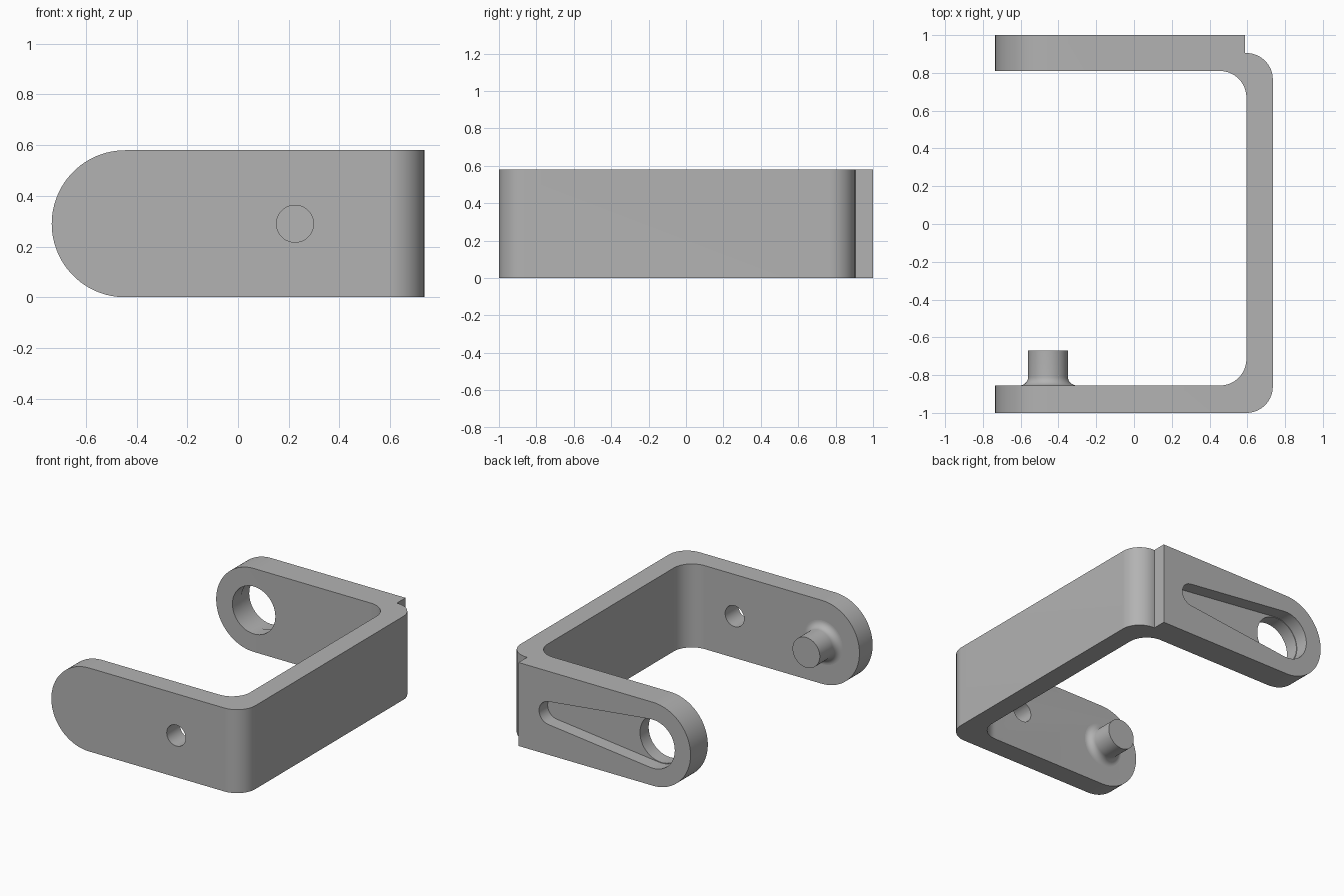
import bpy, bmesh
from math import pi, sin, cos, asin, radians
from mathutils import Vector

cube = bpy.data.objects.get("Cube")
if cube:
    bpy.data.objects.remove(cube, do_unlink=True)

grey = bpy.data.materials.new("plain grey")
grey.use_nodes = True
colour = (0.45, 0.45, 0.45, 1)
grey.diffuse_color = colour
grey.node_tree.nodes["Principled BSDF"].inputs["Base Color"].default_value = colour

MID = 0.29           # mid height and arm tip radius
TIP = -0.445         # centre of the rounded arm tips
LEFT, RIGHT = -0.735, 0.735
INNER = 0.595        # inner face of the web
BEND = 0.14


def arc(cx, cy, r, a0, a1, n=16):
    """Points on an arc, angles in radians."""
    return [(cx + r * cos(a0 + (a1 - a0) * i / n),
             cy + r * sin(a0 + (a1 - a0) * i / n)) for i in range(n + 1)]


def prism(name, points, lo, hi, along_y=False):
    """Extrude an outline along z, or an x-z outline along y."""
    bm = bmesh.new()
    place = (lambda p: (p[0], lo, p[1])) if along_y else (lambda p: (p[0], p[1], lo))
    face = bm.faces.new([bm.verts.new(place(p)) for p in points])
    new = bmesh.ops.extrude_face_region(bm, geom=[face])["geom"]
    step = Vector((0, hi - lo, 0)) if along_y else Vector((0, 0, hi - lo))
    bmesh.ops.translate(bm, vec=step, verts=[v for v in new if isinstance(v, bmesh.types.BMVert)])
    bmesh.ops.recalc_face_normals(bm, faces=bm.faces)
    return finish(name, bm)


def finish(name, bm):
    mesh = bpy.data.meshes.new(name)
    bm.to_mesh(mesh)
    bm.free()
    mesh.materials.append(grey)
    obj = bpy.data.objects.new(name, mesh)
    bpy.context.collection.objects.link(obj)
    return obj


def smooth(obj):
    bpy.ops.object.select_all(action='DESELECT')
    obj.select_set(True)
    bpy.context.view_layer.objects.active = obj
    bpy.ops.object.shade_smooth_by_angle(angle=radians(30))


def combine(target, tool, operation):
    """Apply a boolean and remove its helper."""
    mod = target.modifiers.new(operation, 'BOOLEAN')
    mod.operation, mod.solver, mod.object = operation, 'EXACT', tool
    bpy.ops.object.select_all(action='DESELECT')
    target.select_set(True)
    bpy.context.view_layer.objects.active = target
    bpy.ops.object.modifier_apply(modifier=mod.name)
    bpy.data.objects.remove(tool, do_unlink=True)


# Bent strip with a stepped, thicker back arm
outline = [(LEFT, -1)]
outline += arc(RIGHT - BEND, -1 + BEND, BEND, -pi / 2, 0)
outline += arc(RIGHT - BEND, 0.905 - BEND, BEND, 0, pi / 2)
outline += [(0.588, 0.905), (0.588, 1), (LEFT, 1), (LEFT, 0.81)]
outline += arc(INNER - BEND, 0.81 - BEND, BEND, pi / 2, 0)
outline += arc(INNER - BEND, -0.855 + BEND, BEND, 0, -pi / 2)
outline += [(LEFT, -0.855)]
bracket = prism("bracket", outline, 0, 2 * MID)

# Rounded arm tips
tip = arc(TIP, MID, MID, pi / 2, 3 * pi / 2, 48) + [(1, 0), (1, 2 * MID)]
combine(bracket, prism("tip_shape", tip, -1.2, 1.2, True), 'INTERSECT')

# Small hole in the front arm, large hole in the back arm
for x, r, lo, hi in ((0.225, 0.073, -1.1, -0.7), (TIP, 0.165, 0.7, 1.1)):
    hole = arc(x, MID, r, 0, 2 * pi, 48)[:-1]
    combine(bracket, prism("hole_cutter", hole, lo, hi, True), 'DIFFERENCE')

# Tapered recess on the outside of the back arm
big, small, end = 0.169, 0.08, 0.35
lean = pi / 2 - asin((big - small) / (end - TIP))
slot = arc(end, MID, small, -lean, lean, 24) + arc(TIP, MID, big, lean, 2 * pi - lean, 40)
combine(bracket, prism("slot_cutter", slot, 0.905, 1.1, True), 'DIFFERENCE')
smooth(bracket)

# Pin with a flared base on the inside of the front arm
radius, flare, base = 0.105, 0.047, -0.855
profile = [(0, base - 0.01), (radius + flare, base - 0.01)]
profile += arc(radius + flare, base + flare, flare, -pi / 2, -pi, 10)
profile += [(radius, -0.67), (0, -0.67)]
bm = bmesh.new()
verts = [bm.verts.new((TIP - 0.01 + r, y, MID)) for r, y in profile]
edges = [bm.edges.new(pair) for pair in zip(verts, verts[1:])]
bmesh.ops.spin(bm, geom=verts + edges, cent=(TIP - 0.01, 0, MID), axis=(0, 1, 0),
               angle=2 * pi, steps=48)
bmesh.ops.remove_doubles(bm, verts=bm.verts, dist=0.0001)
bmesh.ops.recalc_face_normals(bm, faces=bm.faces)
smooth(finish("pin", bm))
